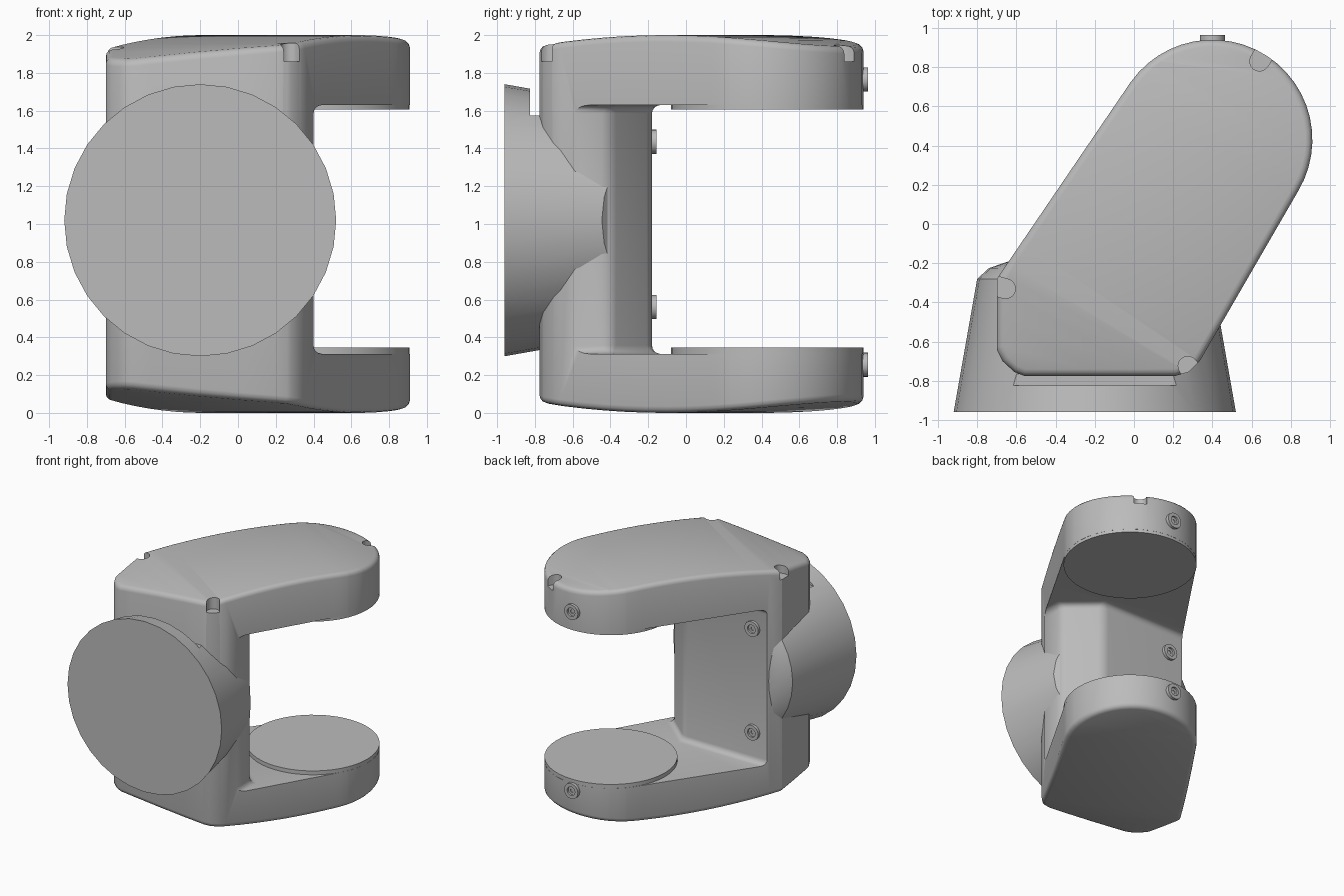
import bpy, bmesh, math
from mathutils import Vector

if "Cube" in bpy.data.objects:
    bpy.data.objects.remove(bpy.data.objects["Cube"], do_unlink=True)

grey = bpy.data.materials.new("satin grey")
grey.use_nodes = True
COLOUR = (0.5, 0.5, 0.5, 1)
grey.diffuse_color = COLOUR
grey.node_tree.nodes["Principled BSDF"].inputs["Base Color"].default_value = COLOUR

PIVOT = Vector((0.4, 0.43))   # centre of the rounded arm ends
ARM_DIR = Vector((0.53, 0.85, 0))


def finish(bm, name):
    bmesh.ops.recalc_face_normals(bm, faces=bm.faces)
    mesh = bpy.data.meshes.new(name)
    bm.to_mesh(mesh)
    bm.free()
    obj = bpy.data.objects.new(name, mesh)
    bpy.context.collection.objects.link(obj)
    mesh.materials.append(grey)
    return obj


def smooth(obj, degrees=32):
    bpy.ops.object.select_all(action='DESELECT')
    obj.select_set(True)
    bpy.context.view_layer.objects.active = obj
    bpy.ops.object.shade_smooth_by_angle(angle=math.radians(degrees))


def prism(points, low, high):
    bm = bmesh.new()
    base = bm.faces.new([bm.verts.new((x, y, low)) for x, y in points])
    up = bmesh.ops.extrude_face_region(bm, geom=[base])
    verts = [v for v in up["geom"] if isinstance(v, bmesh.types.BMVert)]
    bmesh.ops.translate(bm, verts=verts, vec=(0, 0, high - low))
    bmesh.ops.recalc_face_normals(bm, faces=bm.faces)
    return bm


def lathe_y(profile, centre, sides):
    """Closed turned shape about an axis along y; profile is (radius, y)."""
    bm = bmesh.new()
    rings = []
    for r, y in profile:
        ring = []
        for i in range(sides):
            a = math.tau * i / sides
            ring.append(bm.verts.new((centre[0] + r * math.cos(a), centre[1] + y,
                                      centre[2] + r * math.sin(a))))
        rings.append(ring)
    for a, b in zip(rings, rings[1:]):
        for i in range(sides):
            j = (i + 1) % sides
            bm.faces.new((a[i], a[j], b[j], b[i]))
    bm.faces.new(rings[0])
    bm.faces.new(rings[-1])
    return bm


def cut(obj, cutter):
    cutter.hide_render = True
    mod = obj.modifiers.new("cut", 'BOOLEAN')
    mod.operation = 'DIFFERENCE'
    mod.solver = 'EXACT'
    mod.object = cutter
    bpy.ops.object.select_all(action='DESELECT')
    obj.select_set(True)
    bpy.context.view_layer.objects.active = obj
    bpy.ops.object.modifier_apply(modifier=mod.name)
    bpy.data.objects.remove(cutter, do_unlink=True)


# Body: plan outline with a rounded far end
outline = [(-0.7, -0.64), (-0.67, -0.7), (-0.61, -0.755), (-0.56, -0.775),
           (0.21, -0.775), (0.28, -0.755), (0.335, -0.7)]
for i in range(25):
    a = math.radians(-31 + 176 * i / 24)
    outline.append((PIVOT.x + 0.51 * math.cos(a), PIVOT.y + 0.51 * math.sin(a)))
outline.append((-0.7, -0.28))
bm = prism(outline, 0, 2)

# Slice across the arm and bow the top and bottom
for i in range(14):
    bmesh.ops.bisect_plane(bm, geom=bm.verts[:] + bm.edges[:] + bm.faces[:],
                           plane_co=ARM_DIR * (-0.9 + 0.13 * i), plane_no=ARM_DIR)
for v in bm.verts:
    drop = 0.09 * (v.co.dot(ARM_DIR) - 0.25) ** 2
    v.co.z += drop if v.co.z < 1 else -drop
bm.normal_update()
rim = [e for e in bm.edges
       if len(e.link_faces) == 2 and e.calc_face_angle() > math.radians(55)
       and any(abs(f.normal.z) > 0.8 for f in e.link_faces)]
bmesh.ops.bevel(bm, geom=rim, offset=0.035, segments=3, profile=0.5, affect='EDGES')
body = finish(bm, "body")

# Open mouth between the two arms, with filleted inner corners
mouth = prism([(0.4, -1.1), (0.4, -0.4), (0.15, -0.18), (-1.3, -0.18),
               (-1.3, 1.3), (1.3, 1.3), (1.3, -1.1)], 0.312, 1.63)
bmesh.ops.bevel(mouth, geom=mouth.edges[:], offset=0.045, segments=4,
                profile=0.5, affect='EDGES')
cut(body, finish(mouth, "mouth_cutter"))

# Screw notches in the upper rim: half-round slots open to the outside
for x, y, angle, floor in ((0.64, 0.83, 58, 1.86), (-0.655, -0.33, 165, 1.86),
                           (0.275, -0.725, -55, 1.86)):
    pts = [(0.2, -0.05), (0.2, 0.05)]
    pts += [(0.05 * math.cos(math.radians(t)), 0.05 * math.sin(math.radians(t)))
            for t in range(90, 271, 20)]
    c, s = math.cos(math.radians(angle)), math.sin(math.radians(angle))
    slot = prism([(x + px * c - py * s, y + px * s + py * c) for px, py in pts],
                 floor, 2.2)
    cut(body, finish(slot, "notch_cutter"))
smooth(body)

# Bearing pads on the facing sides of the arm ends
for name, low, high in (("lower_pad", 0.2, 0.345), ("upper_pad", 1.605, 1.75)):
    ring = [(PIVOT.x + 0.509 * math.cos(math.tau * i / 48),
             PIVOT.y + 0.509 * math.sin(math.tau * i / 48)) for i in range(48)]
    smooth(finish(prism(ring, low, high), name))

# Tapered mounting flange, trimmed along the slanted column face
bm = lathe_y([(0.72, -0.96), (0.6, -0.28), (0.54, -0.225), (0.43, -0.187)],
             (-0.2, 0, 1.02), 32)
bmesh.ops.recalc_face_normals(bm, faces=bm.faces)
trim = bmesh.ops.bisect_plane(bm, geom=bm.verts[:] + bm.edges[:] + bm.faces[:],
                              plane_co=(0.4, -0.42, 1), plane_no=(0.66, 0.75, 0),
                              clear_outer=True)
bmesh.ops.holes_fill(bm, edges=[e for e in bm.edges if e.is_boundary])
flange = finish(bm, "mounting_flange")
groove = prism([(-1, -0.825), (0.6, -0.825), (0.6, -0.765), (-1, -0.765)], 1.575, 2)
cut(flange, finish(groove, "groove_cutter"))
smooth(flange)

# Small ringed bosses on the arm tips and on the back of the column
for name, x, y, z in (("upper_tip_boss", 0.4, 0.935, 1.765),
                      ("lower_tip_boss", 0.4, 0.935, 0.255),
                      ("upper_column_boss", -0.5, -0.185, 1.435),
                      ("lower_column_boss", -0.5, -0.185, 0.56)):
    smooth(finish(lathe_y([(0.064, -0.03), (0.064, 0.028), (0.036, 0.028),
                           (0.036, 0.012), (0.016, 0.012), (0.016, 0.006)],
                          (x, y, z), 24), name))
